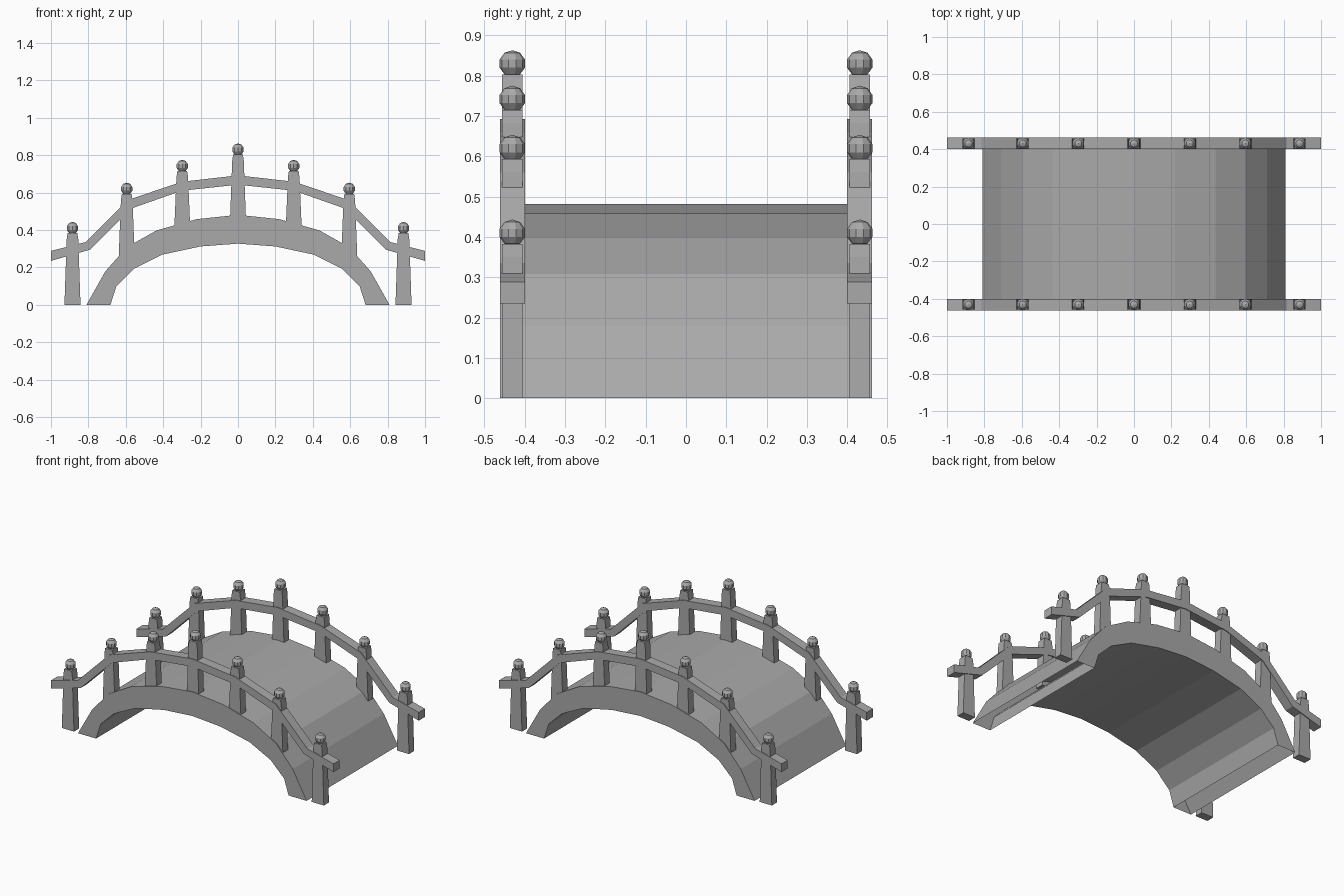
import bpy, bmesh

if "Cube" in bpy.data.objects:
    bpy.data.objects.remove(bpy.data.objects["Cube"])

grey = bpy.data.materials.new("stone_grey")
grey.diffuse_color = (0.40, 0.40, 0.40, 1)
grey.use_nodes = True
grey.node_tree.nodes["Principled BSDF"].inputs["Base Color"].default_value = grey.diffuse_color


def finish(bm, name):
    bmesh.ops.recalc_face_normals(bm, faces=bm.faces)
    me = bpy.data.meshes.new(name)
    bm.to_mesh(me)
    bm.free()
    me.materials.append(grey)
    ob = bpy.data.objects.new(name, me)
    bpy.context.collection.objects.link(ob)
    return ob


def mirrored(half):
    # half runs from x = 0 outward; returns the full line from left to right
    return [(-x, z) for x, z in reversed(half[1:])] + half


def arch(name, top, bottom, y0, y1, capped=True):
    # strip between two lines of equal point count, extruded along y
    bm = bmesh.new()
    rows = [[bm.verts.new((x, y, z)) for x, z in mirrored(line)]
            for line, y in ((top, y0), (top, y1), (bottom, y1), (bottom, y0))]
    for i in range(4):
        a, b = rows[i], rows[(i + 1) % 4]
        for j in range(len(a) - 1):
            bm.faces.new((a[j], a[j + 1], b[j + 1], b[j]))
    if capped:
        for j in (0, -1):
            bm.faces.new([r[j] for r in rows])
    return finish(bm, name)


def post(name, x, y, base, ball):
    # tapered square shaft with a narrowed shoulder
    bm = bmesh.new()
    levels = [(base, 0.043, 0.026), (ball - 0.06, 0.031, 0.026),
              (ball - 0.027, 0.026, 0.026)]
    rings = [[bm.verts.new((x + sx * hx, y + sy * hy, z))
              for sx, sy in ((-1, -1), (1, -1), (1, 1), (-1, 1))]
             for z, hx, hy in levels]
    for a, b in zip(rings, rings[1:]):
        for i in range(4):
            k = (i + 1) % 4
            bm.faces.new((a[i], a[k], b[k], b[i]))
    bm.faces.new(rings[0])
    bm.faces.new(rings[-1])
    finish(bm, name)


def finial(name, x, y, z):
    bm = bmesh.new()
    bmesh.ops.create_uvsphere(bm, u_segments=10, v_segments=5, radius=0.033)
    bmesh.ops.translate(bm, verts=bm.verts, vec=(x, y, z))
    finish(bm, name)


# Arched deck, open under its feet
arch("deck",
     [(0, .481), (.22, .458), (.435, .398), (.595, .308), (.71, .178), (.81, 0)],
     [(0, .327), (.20, .312), (.405, .268), (.555, .193), (.65, .10), (.682, 0)],
     -.462, .462, capped=False)

# Handrails, posts and ball finials on both sides
rail_top = [(0, .692), (.30, .658), (.59, .56), (.815, .335), (1, .288)]
rail_bottom = [(0, .642), (.30, .61), (.57, .515), (.79, .295), (1, .235)]
post_rows = [(0, .44, .83), (.298, .40, .742), (.595, .25, .62), (.885, 0, .41)]
for side, sy in (("front", -1), ("back", 1)):
    arch(side + "_handrail", rail_top, rail_bottom, sy * .40, sy * .462)
    for i, (px, base, ball) in enumerate(post_rows):
        for sx in ((1,) if px == 0 else (-1, 1)):
            tag = f"{side}_{'left' if sx < 0 else 'right'}_{i}"
            post(tag + "_post", sx * px, sy * .431, base, ball)
            finial(tag + "_finial", sx * px, sy * .431, ball)
